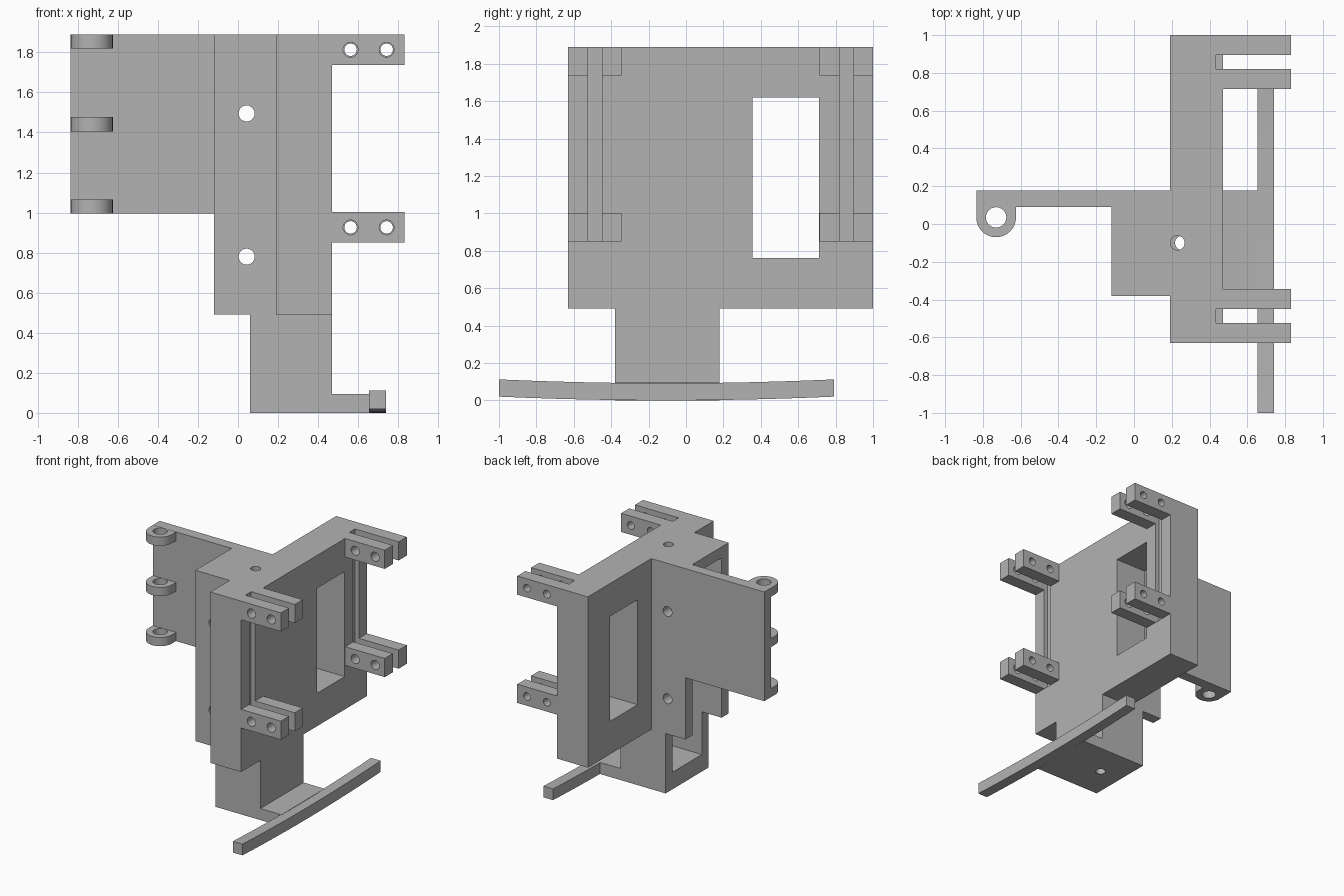
import bpy, bmesh
from math import pi
from mathutils import Matrix

cube = bpy.data.objects.get("Cube")
if cube:
    bpy.data.objects.remove(cube, do_unlink=True)

grey = bpy.data.materials.new("plain_grey")
grey.use_nodes = True
grey.diffuse_color = (0.45, 0.45, 0.45, 1)
grey.node_tree.nodes["Principled BSDF"].inputs["Base Color"].default_value = (0.45, 0.45, 0.45, 1)


def finish(name, bm):
    bmesh.ops.recalc_face_normals(bm, faces=bm.faces)
    mesh = bpy.data.meshes.new(name)
    bm.to_mesh(mesh)
    bm.free()
    mesh.materials.append(grey)
    ob = bpy.data.objects.new(name, mesh)
    bpy.context.collection.objects.link(ob)
    return ob


def box(name, x, y, z):
    bm = bmesh.new()
    bmesh.ops.create_cube(bm, size=1)
    for v in bm.verts:
        v.co = [lim[0] if c < 0 else lim[1] for c, lim in zip(v.co, (x, y, z))]
    return finish(name, bm)


def cylinder(name, centre, radius, depth, axis="Z"):
    bm = bmesh.new()
    turn = Matrix.Rotation(pi / 2, 4, "X") if axis == "Y" else Matrix()
    bmesh.ops.create_cone(bm, cap_ends=True, segments=40, radius1=radius, radius2=radius,
                          depth=depth, matrix=Matrix.Translation(centre) @ turn)
    return finish(name, bm)


def boolean(ob, tools, operation="DIFFERENCE"):
    """Apply each tool to the part, then discard the tools."""
    bpy.context.view_layer.objects.active = ob
    for tool in tools:
        tool.hide_render = True
        mod = ob.modifiers.new("cut", "BOOLEAN")
        mod.operation, mod.solver, mod.object = operation, "EXACT", tool
        bpy.ops.object.modifier_apply(modifier=mod.name)
        bpy.data.objects.remove(tool, do_unlink=True)


def smooth(ob):
    bpy.ops.object.select_all(action="DESELECT")
    ob.select_set(True)
    bpy.context.view_layer.objects.active = ob
    bpy.ops.object.shade_smooth_by_angle(angle=0.5)


TOP, LOW = 1.89, 0.49
CORE = (-0.38, 0.178)          # width shared by the housing, base and foot
PLATE = (0.19, 0.47)
SLOTS = ((-0.525, -0.45), (0.82, 0.895))


def cavity():
    return box("cavity_cutter", (-0.3, 0.38), (-0.29, 0.09), (0.14, 1.8))


def shaft():
    return cylinder("shaft_cutter", (0.23, -0.1, TOP), 0.038, 0.4)


# Broad upright plate with window, shallow grooves and hollow core
plate = box("main_plate", PLATE, (-0.63, 1), (LOW, TOP))
boolean(plate, [box("window_cutter", (0, 1), (0.355, 0.71), (0.76, 1.62)), cavity(), shaft()]
        + [box("groove_cutter", (0.435, 0.6), s, (0.85, 2)) for s in SLOTS])
smooth(plate)

# Open-sided housing with cross holes
housing = box("housing", (-0.12, PLATE[0]), CORE, (LOW, TOP))
boolean(housing, [cavity()] + [cylinder("bolt_cutter", (0.043, -0.1, z), 0.04, 1, "Y")
                               for z in (0.78, 1.495)])
smooth(housing)

# Hollow base with a hole in the floor
base = box("base", (0.06, PLATE[1]), CORE, (0, LOW))
boolean(base, [cavity(), cylinder("drain_cutter", (0.255, -0.1, 0), 0.038, 0.6)])
smooth(base)

# Hinge wing and its knuckles
box("hinge_wing", (-0.835, -0.12), (0.09, 0.178), (0.995, TOP))
for i, z in enumerate((0.995, 1.405, 1.818)):
    z1 = z + 0.071
    knuckle = box(f"hinge_knuckle_{i + 1}", (-0.835, -0.625), (0.035, 0.09), (z, z1))
    barrel = cylinder("barrel", (-0.73, 0.035, (z + z1) / 2), 0.105, z1 - z)
    boolean(knuckle, [barrel], "UNION")
    boolean(knuckle, [cylinder("pin_cutter", (-0.73, 0.035, z), 0.054, 1)])
    smooth(knuckle)

# Forked brackets: two lugs either side of each slot, at two heights
for level, z in (("lower", 0.85), ("upper", 1.737)):
    for side, (s0, s1) in zip(("front", "back"), SLOTS):
        for part, y in (("first", (s0 - 0.105, s0)), ("second", (s1, s1 + 0.105))):
            lug = box(f"{level}_{side}_{part}_lug", (PLATE[1], 0.83), y, (z, z + 0.153))
            radius = 0.037 if part == "first" else 0.031
            boolean(lug, [cylinder("pin_cutter", (x, sum(y) / 2, z + 0.076), radius, 0.3, "Y")
                          for x in (0.562, 0.742)])
            smooth(lug)

# Foot tongue and the gently bowed bar
box("foot_tongue", (PLATE[1], 0.66), CORE, (0, 0.095))
bm = bmesh.new()
rings = []
for i in range(13):
    t = i / 6 - 1
    y, z = -0.105 + 0.895 * t, 0.02 * t * t
    rings.append([bm.verts.new((x, y, z + h)) for x, h in
                  ((0.653, 0), (0.74, 0), (0.74, 0.092), (0.653, 0.092))])
for a, b in zip(rings, rings[1:]):
    for k in range(4):
        n = (k + 1) % 4
        bm.faces.new((a[k], a[n], b[n], b[k]))
bm.faces.new(rings[0])
bm.faces.new(rings[-1])
finish("bowed_bar", bm)
